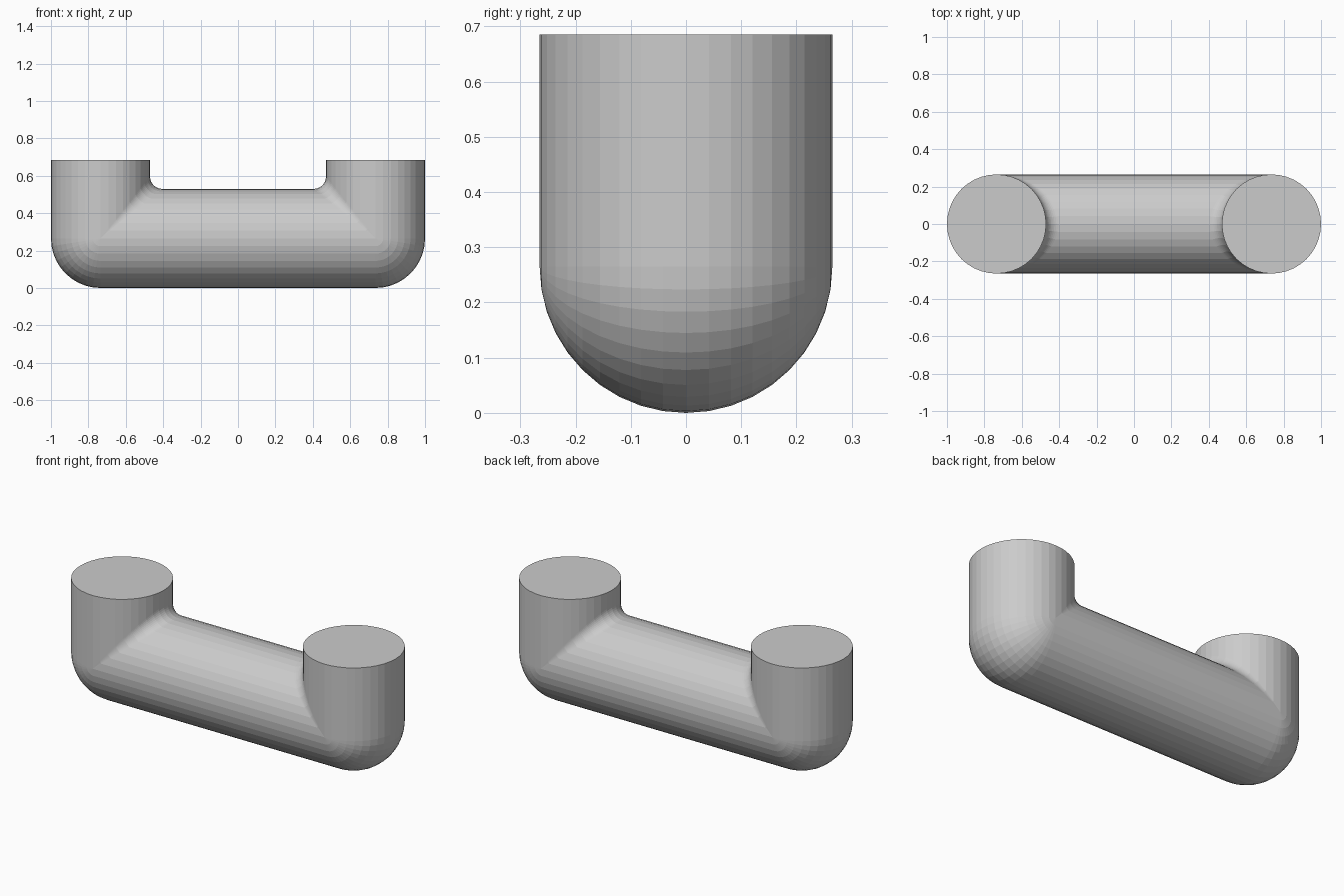
import bpy, bmesh
from math import cos, sin, pi
from mathutils import Vector

if "Cube" in bpy.data.objects:
    bpy.data.objects.remove(bpy.data.objects["Cube"])

R, FILLET = 0.265, 0.065          # tube radius, inner corner fillet
CX, CZ, TOP = 1 - R, R, 0.685     # bend centre and leg height
SIDES, STEPS = 40, 10


def bend_point(t, k):
    """Point at section angle t, step k, from leg (0) to bar (STEPS)."""
    c, s, a = cos(t), sin(t), k / STEPS
    if c < 1e-6:                  # ball-shaped outer half
        q = a * pi / 2
        return Vector((CX - R * c * cos(q), R * s, CZ + R * c * sin(q)))
    n1, n2 = Vector((-c, s, 0)), Vector((0, s, c))
    centre = Vector((CX, 0, CZ)) + (R + FILLET) * Vector((-c, s, c))
    return centre - FILLET * n1.slerp(n2, a)


angles = [2 * pi * i / SIDES for i in range(SIDES)]

# right half: leg top, rounded bend
half = [[Vector((CX - R * cos(t), R * sin(t), TOP)) for t in angles]]
half += [[bend_point(t, k) for t in angles] for k in range(STEPS + 1)]
# left half is the mirrored sequence
mirrored = [[Vector((-p.x, p.y, p.z)) for p in ring] for ring in reversed(half)]

# loft the rings and cap the leg tops
bm = bmesh.new()
rings = [[bm.verts.new(p) for p in ring] for ring in half + mirrored]
for a, b in zip(rings, rings[1:]):
    for i in range(SIDES):
        j = (i + 1) % SIDES
        bm.faces.new((a[i], a[j], b[j], b[i]))
bm.faces.new(rings[0])
bm.faces.new(rings[-1])
bmesh.ops.remove_doubles(bm, verts=bm.verts[:], dist=1e-5)
bmesh.ops.recalc_face_normals(bm, faces=bm.faces[:])

mesh = bpy.data.meshes.new("u_handle")
bm.to_mesh(mesh)
bm.free()
handle = bpy.data.objects.new("u_handle", mesh)
bpy.context.collection.objects.link(handle)
